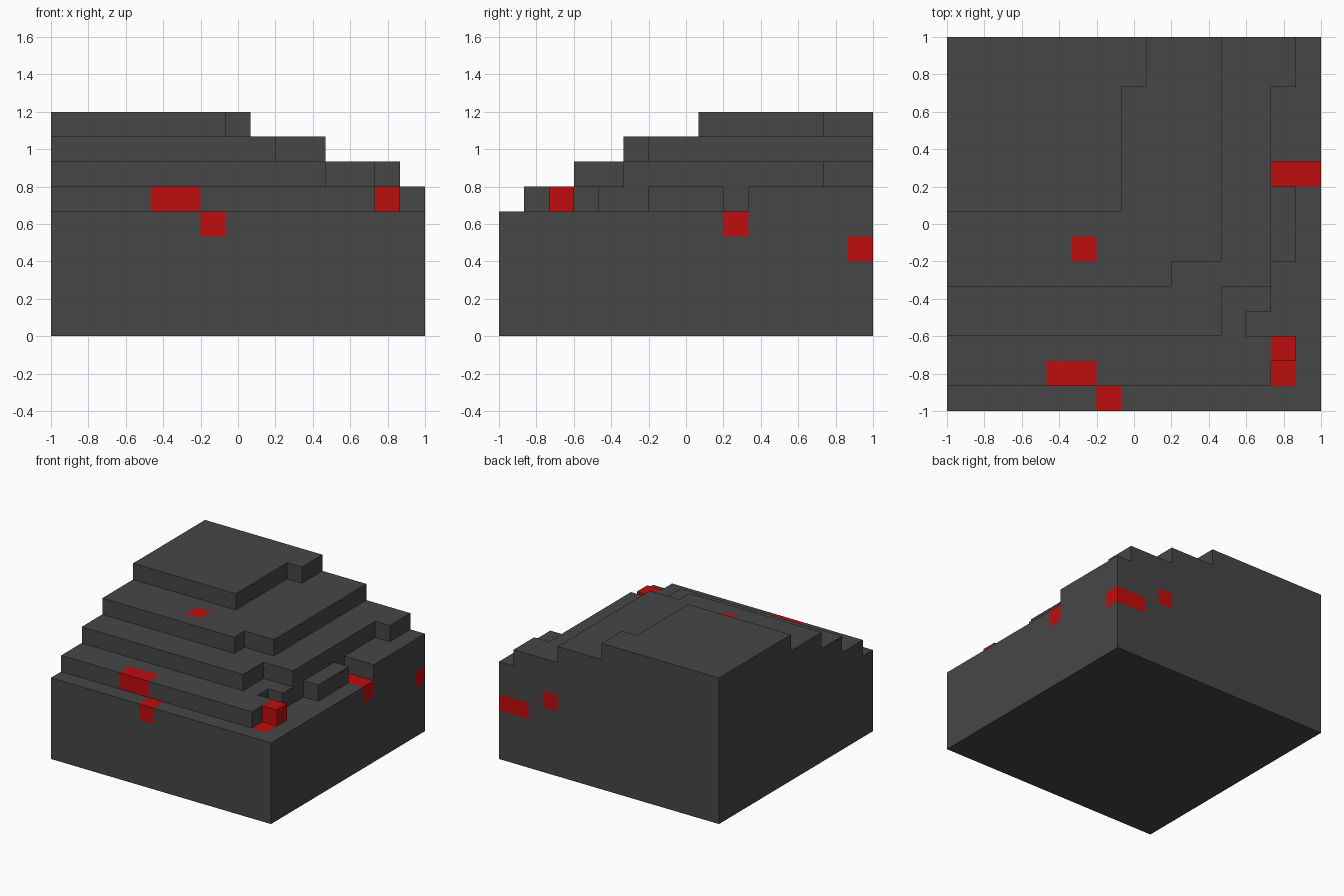
import bpy
import bmesh
from mathutils import Vector

if "Cube" in bpy.data.objects:
    bpy.data.objects.remove(bpy.data.objects["Cube"], do_unlink=True)

N = 15            # cells along each side
CELL = 2 / N      # cell size


def make_material(name, rgb):
    mat = bpy.data.materials.new(name)
    mat.use_nodes = True
    color = (*rgb, 1)
    mat.diffuse_color = color
    bsdf = mat.node_tree.nodes["Principled BSDF"]
    bsdf.inputs["Base Color"].default_value = color
    bsdf.inputs["Roughness"].default_value = 0.9
    return mat


stone = make_material("dark grey stone", (0.062, 0.062, 0.062))
ore = make_material("red ore", (0.53, 0.004, 0.004))

# Terraces as boxes: top level, x start, x end, y start, y end (in cells)
terraces = [
    (5, 0, 15, 0, 15),                                             # base
    (6, 0, 13, 1, 3), (6, 0, 12, 3, 4), (6, 0, 13, 4, 15),         # first step
    (6, 13, 14, 2, 3), (6, 13, 14, 6, 9), (6, 13, 15, 10, 15),     # side blocks
    (7, 0, 11, 3, 5), (7, 0, 13, 5, 13), (7, 0, 14, 13, 15),       # second step
    (8, 0, 9, 5, 6), (8, 0, 11, 6, 15),                            # third step
    (9, 0, 7, 8, 13), (9, 0, 8, 13, 15),                           # summit
]

# Red ore cells: x, y, level
ore_cells = {
    (6, 0, 4), (4, 1, 5), (5, 1, 5), (5, 6, 7),       # front and upper terrace
    (13, 1, 4), (13, 2, 5), (13, 9, 4), (14, 9, 4),   # right side
    (13, 14, 3), (14, 14, 3), (11, 14, 4),            # back
}

solid = {(x, y, z)
         for top, x0, x1, y0, y1 in terraces
         for x in range(x0, x1) for y in range(y0, y1) for z in range(top)}

# Skin every exposed cell side
bm = bmesh.new()
verts = {}


def vert(p):
    key = tuple(round(c) for c in p)
    if key not in verts:
        x, y, z = key
        verts[key] = bm.verts.new((x * CELL - 1, y * CELL - 1, z * CELL))
    return verts[key]


axes = [Vector((1, 0, 0)), Vector((0, 1, 0)), Vector((0, 0, 1))]
for cell in solid:
    for i, n in enumerate(axes):
        u, v = axes[(i + 1) % 3], axes[(i + 2) % 3]
        for side in (0, 1):
            step = n if side else -n
            if tuple(int(c + s) for c, s in zip(cell, step)) in solid:
                continue
            o = Vector(cell) + n * side
            corners = [o, o + u, o + u + v, o + v]
            if not side:
                corners.reverse()
            face = bm.faces.new([vert(c) for c in corners])
            face.material_index = 1 if cell in ore_cells else 0

# Merge flat areas of one colour into large clean faces
bmesh.ops.dissolve_limit(bm, angle_limit=0.01, verts=bm.verts[:],
                         edges=bm.edges[:], delimit={'MATERIAL'})

mesh = bpy.data.meshes.new("stepped_rock")
bm.to_mesh(mesh)
bm.free()
mesh.materials.append(stone)
mesh.materials.append(ore)
rock = bpy.data.objects.new("stepped_rock", mesh)
bpy.context.collection.objects.link(rock)
